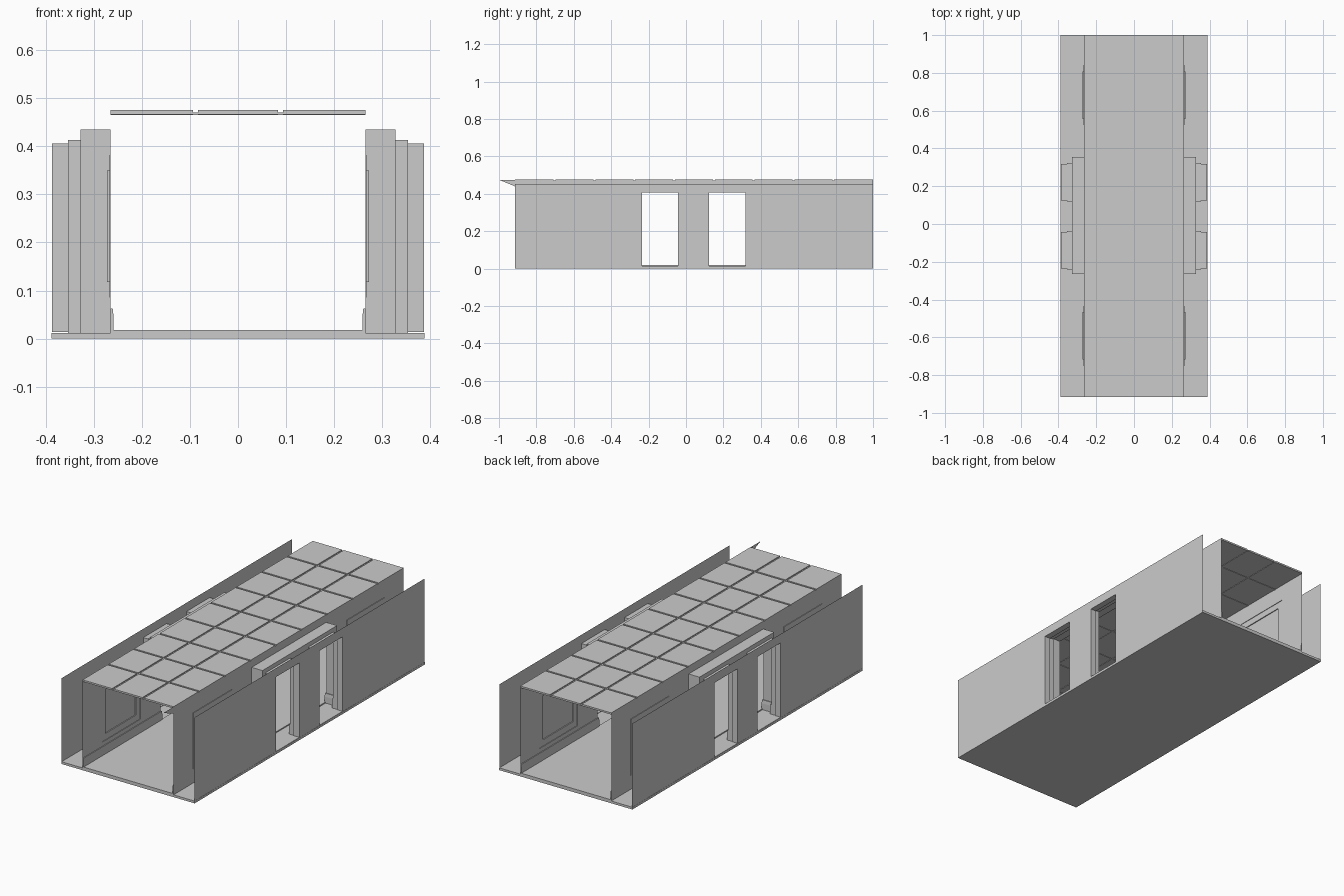
import bpy
import bmesh

if "Cube" in bpy.data.objects:
    bpy.data.objects.remove(bpy.data.objects["Cube"])

Y0, Y1 = -0.915, 1.0          # corridor ends
XI, XN, XD, XO = 0.265, 0.328, 0.354, 0.387   # inner wall, niche back, door step, outer wall
NICHE = (-0.265, 0.356, 0.012, 0.435)         # y0, y1, z0, z1
DOORS = [(-0.235, -0.042), (0.124, 0.317)]
PANELS = [-0.592, 0.682]


def finish(name, bm, mirror=False):
    bmesh.ops.remove_doubles(bm, verts=bm.verts, dist=1e-5)
    bmesh.ops.recalc_face_normals(bm, faces=bm.faces)
    mesh = bpy.data.meshes.new(name)
    bm.to_mesh(mesh)
    bm.free()
    ob = bpy.data.objects.new(name, mesh)
    bpy.context.collection.objects.link(ob)
    if mirror:
        ob.modifiers.new("Mirror", 'MIRROR').use_mirror_merge = False
    return ob


def face(bm, pts):
    bm.faces.new([bm.verts.new(p) for p in pts])


def sheet(bm, x, rect, holes=()):
    """Flat sheet in the plane x, with rectangular holes."""
    ys = sorted({v for r in (rect, *holes) for v in r[:2]})
    zs = sorted({v for r in (rect, *holes) for v in r[2:]})
    for a, b in zip(ys, ys[1:]):
        for c, d in zip(zs, zs[1:]):
            my, mz = (a + b) / 2, (c + d) / 2
            if any(h[0] < my < h[1] and h[2] < mz < h[3] for h in holes):
                continue
            face(bm, [(x, a, c), (x, b, c), (x, b, d), (x, a, d)])


def sleeve(bm, xa, xb, r):
    """Four sides of a box running along x, ends open."""
    c = [(r[0], r[2]), (r[1], r[2]), (r[1], r[3]), (r[0], r[3])]
    for (ya, za), (yb, zb) in zip(c, c[1:] + c[:1]):
        face(bm, [(xa, ya, za), (xb, ya, za), (xb, yb, zb), (xa, yb, zb)])


def box(bm, x0, x1, y0, y1, z0, z1):
    sleeve(bm, x0, x1, (y0, y1, z0, z1))
    for x in (x0, x1):
        sheet(bm, x, (y0, y1, z0, z1))


# Floor: wide base slab with a raised walkway
bm = bmesh.new()
box(bm, -0.388, 0.388, Y0, Y1, 0, 0.012)
finish("floor_base", bm)
bm = bmesh.new()
box(bm, -XI, XI, Y0, Y1, 0.012, 0.018)
finish("walkway", bm)

# Outer walls with two door openings
door_out = [(a, b, 0.014, 0.406) for a, b in DOORS]
door_in = [(a - 0.006, b + 0.006, 0.012, 0.413) for a, b in DOORS]
bm = bmesh.new()
sheet(bm, XO, (Y0, Y1, 0, 0.452), door_out)
finish("outer_wall", bm, True)

# Inner walls, open at the niche and the recessed panels
frames = [(c - 0.159, c + 0.159, 0.085, 0.382) for c in PANELS]
insets = [(c - 0.126, c + 0.126, 0.118, 0.350) for c in PANELS]
bm = bmesh.new()
sheet(bm, XI, (Y0, Y1, 0.012, 0.472), [NICHE] + frames)
finish("inner_wall", bm, True)

# Two-step recessed wall panels
bm = bmesh.new()
for f, i in zip(frames, insets):
    sleeve(bm, XI, XI + 0.003, f)
    sheet(bm, XI + 0.003, f, [i])
    sleeve(bm, XI + 0.003, XI + 0.008, i)
    sheet(bm, XI + 0.008, i)
finish("wall_panel", bm, True)

# Niche shell between the inner wall and the doors
bm = bmesh.new()
sleeve(bm, XI, XN, NICHE)
sheet(bm, XN, NICHE, door_in)
finish("door_niche", bm, True)

# Stepped door reveals
bm = bmesh.new()
for a, b in zip(door_in, door_out):
    sleeve(bm, XN, XD, a)
    sheet(bm, XD, a, [b])
    sleeve(bm, XD, XO, b)
finish("door_reveal", bm, True)

# Skirting swept along the inner wall and around the niche
n0, n1 = NICHE[:2]
paths = [
    [(XI, Y0), (XI, n0), (XN, n0), (XN, door_in[0][0])],
    [(XN, door_in[0][1]), (XN, door_in[1][0])],
    [(XN, door_in[1][1]), (XN, n1), (XI, n1), (XI, Y1)],
]
profile = [(0, 0.012), (0.006, 0.012), (0.006, 0.045), (0.004, 0.063), (0, 0.063)]
bm = bmesh.new()
for path in paths:
    normals = []
    for (xa, ya), (xb, yb) in zip(path, path[1:]):
        length = abs(xb - xa) + abs(yb - ya)
        normals.append((-(yb - ya) / length, (xb - xa) / length))
    rings = []
    for k, (x, y) in enumerate(path):
        around = set(normals[max(k - 1, 0):k + 1])
        nx, ny = sum(n[0] for n in around), sum(n[1] for n in around)
        rings.append([(x + nx * d, y + ny * d, z) for d, z in profile])
    for ra, rb in zip(rings, rings[1:]):
        for j in range(len(profile) - 1):
            face(bm, [ra[j], rb[j], rb[j + 1], ra[j + 1]])
    face(bm, rings[0])
    face(bm, rings[-1])
finish("skirting", bm, True)

# Ceiling: 3 x 9 tiles resting on a thin backing sheet
COLS, ROWS, GAP = 3, 9, 0.005
w, l = 2 * XI / COLS, (Y1 - Y0) / ROWS
bm = bmesh.new()
box(bm, -XI, XI, Y0, Y1, 0.467, 0.471)
finish("ceiling_sheet", bm)
bm = bmesh.new()
for i in range(COLS):
    for j in range(ROWS):
        x, y = -XI + i * w, Y0 + j * l
        xa = x + (GAP if i else 0)
        xb = x + w - (GAP if i < COLS - 1 else 0)
        ya = y + (GAP if j else 0)
        yb = y + l - (GAP if j < ROWS - 1 else 0)
        box(bm, xa, xb, ya, yb, 0.471, 0.476)
finish("ceiling_tiles", bm)

# Grid strips under the ceiling
bm = bmesh.new()
for i in range(1, COLS):
    x = -XI + i * w
    box(bm, x - GAP, x + GAP, Y0, Y1, 0.465, 0.467)
for j in range(1, ROWS):
    y = Y0 + j * l
    box(bm, -XI, XI, y - GAP, y + GAP, 0.465, 0.467)
finish("ceiling_strips", bm)

# Pointed sliver at the front end of the right inner wall
bm = bmesh.new()
face(bm, [(XI, Y0, 0.44), (XI, Y0, 0.475), (XI, -1.0, 0.475)])
finish("wall_tip", bm)
